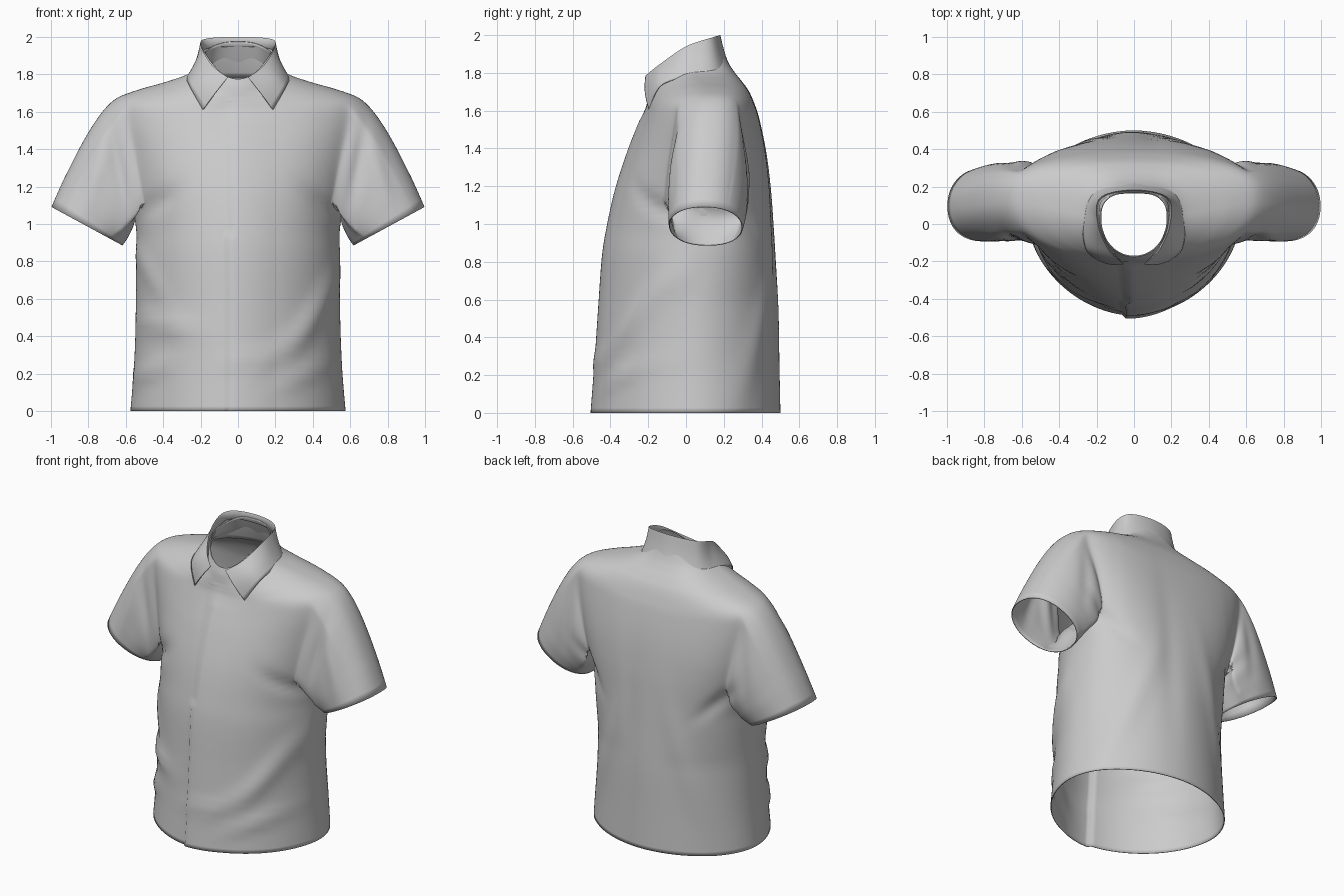
import bpy, bmesh
from math import sin, cos, pi, atan2, exp, radians
from mathutils import Vector

if "Cube" in bpy.data.objects:
    bpy.data.objects.remove(bpy.data.objects["Cube"])

N, SUB, K = 144, 6, 12      # columns around, rows per span, half width of armhole in columns


def catmull(pts, sub):
    """Smooth list of tuples passing through all the control tuples."""
    out = []
    for i in range(len(pts) - 1):
        a, b, c, d = (pts[max(i - 1, 0)], pts[i], pts[i + 1], pts[min(i + 2, len(pts) - 1)])
        for j in range(sub):
            t = j / sub
            out.append(tuple(0.5 * (2 * q + (r - p) * t + (2 * p - 5 * q + 4 * r - s) * t * t
                                    + (3 * q - p - 3 * r + s) * t ** 3)
                             for p, q, r, s in zip(a, b, c, d)))
    out.append(tuple(pts[-1]))
    return out


def finish(bm, name, thickness):
    me = bpy.data.meshes.new(name)
    bm.to_mesh(me)
    bm.free()
    ob = bpy.data.objects.new(name, me)
    bpy.context.collection.objects.link(ob)
    m = ob.modifiers.new("cloth_thickness", 'SOLIDIFY')
    m.thickness, m.offset = thickness, -1
    bpy.ops.object.select_all(action='DESELECT')
    ob.select_set(True)
    bpy.context.view_layer.objects.active = ob
    bpy.ops.object.shade_smooth_by_angle(angle=radians(50))
    return ob


# Torso sections: half width, front y, back y, side y, then z at front, side, back
SECTIONS = [
    (.575, -.49, .50, .06, 0, 0, 0),
    (.555, -.47, .495, .06, .25, .25, .25),
    (.545, -.45, .49, .06, .55, .55, .55),
    (.545, -.43, .475, .07, .82, .82, .82),
    (.545, -.405, .465, .09, .98, .98, .98),
    (.585, -.36, .45, .12, 1.18, 1.18, 1.18),
    (.63, -.295, .425, .13, 1.38, 1.38, 1.38),
    (.672, -.24, .39, .13, 1.52, 1.55, 1.55),
    (.668, -.21, .365, .13, 1.60, 1.66, 1.63),
    (.54, -.202, .335, .11, 1.64, 1.715, 1.70),
    (.40, -.198, .30, .08, 1.67, 1.755, 1.75),
    (.27, -.194, .26, .05, 1.70, 1.80, 1.80),
    (.21, -.188, .222, .03, 1.735, 1.85, 1.86),
    (.18, -.175, .172, .03, 1.775, 1.918, 1.975),   # top of collar stand
]
ARM0, ARM1 = 4 * SUB + 4, 8 * SUB


def section_point(row, a):
    w, yf, yb, yc, zf, zs, zb = row
    s, c = sin(a), cos(a)
    up = min(1, max(0, (zs - .6) / .7))
    e = 2 / (1.93 + .75 * up if s > 0 else 1.87 + .18 * up)   # fuller back at the shoulders
    x = w * abs(c) ** e * (1 if c > 0 else -1)
    y = yc + (yb - yc if s > 0 else yf - yc) * abs(s) ** e
    z = zs + ((zb if s > 0 else zf) - zs) * s * s
    return Vector((x, y, z))


bm = bmesh.new()
grid = [[bm.verts.new(section_point(r, 2 * pi * j / N)) for j in range(N)]
        for r in catmull(SECTIONS, SUB)]


def in_armhole(i, j):
    d = min((j - c) % N for c in (-K, N // 2 - K))
    return ARM0 <= i < ARM1 and d < 2 * K


for i in range(len(grid) - 1):
    for j in range(N):
        if not in_armhole(i, j):
            k = (j + 1) % N
            bm.faces.new((grid[i][j], grid[i][k], grid[i + 1][k], grid[i + 1][j]))


def squared(v):
    return abs(v) ** .92 * (1 if v > 0 else -1)


# Sleeves: sweep each armhole edge out to an oval cuff
blend = []
for s, c in ((1, 0), (-1, N // 2)):
    lo, hi = c - K, c + K
    hole = [(ARM0, j) for j in range(lo, hi)] + [(i, hi) for i in range(ARM0, ARM1)]
    hole += [(ARM1, j) for j in range(hi, lo, -1)] + [(i, lo) for i in range(ARM1, ARM0, -1)]
    ring = [grid[i][j % N] for i, j in hole]
    start = [v.co.copy() for v in ring]
    steps = 22
    for n in range(1, steps + 1):
        t, new = n / steps, []
        for p in start:
            f = atan2((p.y - .125) / .2, (p.z - 1.38) / .27)
            u, v = squared(cos(f)), squared(sin(f))
            cuff = Vector((s * (.807 + .19 * u), .105 + .195 * v - .01 * u, .988 + .103 * u))
            up = (.5 + .5 * cos(f)) ** 1.5
            mid = p.lerp(cuff, .35) + Vector((s * (.01 * up - .08 * (1 - up)),
                                              .085 * max(0, sin(f)) - .01, .105 * up))
            new.append(bm.verts.new(p * (1 - t) ** 2 + mid * 2 * t * (1 - t) + cuff * t * t))
        for a in range(len(ring)):
            b = (a + 1) % len(ring)
            bm.faces.new((ring[a], ring[b], new[b], new[a]))
        ring = new
        if n < steps - 4:
            blend += new
bmesh.ops.delete(bm, geom=[v for v in bm.verts if not v.link_faces], context='VERTS')
blend += [v for row in grid[ARM0 - 4:ARM1 + 5] for v in row if v.is_valid and abs(v.co.x) > .42]
for _ in range(7):
    bmesh.ops.smooth_vert(bm, verts=blend, factor=.5, use_axis_x=True, use_axis_y=True, use_axis_z=True)

# Make normals point outward
bmesh.ops.recalc_face_normals(bm, faces=bm.faces)
bm.normal_update()
if grid[SUB][3 * N // 4].normal.y > 0:
    bmesh.ops.reverse_faces(bm, faces=bm.faces)
    bm.normal_update()

# Cloth folds: side (-1 front, 1 back), x, z, slope angle, length, width, height
FOLDS = [
    (-1, -.38, .46, -10, .16, .05, .022), (-1, -.46, .22, 20, .12, .04, .018),
    (-1, .42, .55, 60, .25, .05, .020), (-1, .25, .35, 40, .20, .05, .012),
    (-1, .36, .20, 25, .16, .04, .015), (-1, -.42, 1.12, 35, .12, .05, -.020),
    (-1, .46, 1.10, -40, .14, .04, -.018), (-1, .05, .28, 10, .14, .04, .010),
    (-1, -.48, .75, -60, .20, .04, .012), (1, -.30, .55, 75, .45, .06, .012),
    (1, .35, .45, 110, .40, .06, .012), (1, .10, .9, 90, .5, .07, -.010),
    (1, .48, 1.05, 45, .15, .04, -.018), (1, -.48, 1.05, -45, .15, .04, -.018),
    (-1, .64, 1.30, 80, .20, .035, -.018), (-1, -.64, 1.30, 100, .20, .035, -.018),
    (-1, .76, 1.25, 105, .18, .04, .012), (-1, -.76, 1.25, 75, .18, .04, .012),
    (1, .66, 1.28, 95, .20, .04, -.012), (1, -.66, 1.28, 85, .20, .04, -.012),
]
moves = []
for v in bm.verts:
    x, y, z = v.co
    d = 0
    for side, fx, fz, ang, ln, wd, h in FOLDS:
        if (y - .08) * side > 0:
            a = radians(ang)
            u = ((x - fx) * cos(a) + (z - fz) * sin(a)) / ln
            w = ((z - fz) * cos(a) - (x - fx) * sin(a)) / wd
            d += h * exp(-u * u - w * w) * min(1, abs(y - .08) / .1)
    # Front placket overlap, fading out below the collar
    if y < 0 and -.045 < x < .2:
        d += .018 * (1 - (x + .045) / .245) * min(1, max(0, (1.68 - z) / .15))
    moves.append((v, v.normal * d))
for v, m in moves:
    if v.co.z < .03:
        m.z = 0
    v.co += m
finish(bm, "shirt_body_and_sleeves", .006)

# Folded collar: fold line and lower edge, half from front to centre back, then mirrored
FOLD = [(.055, -.215, 1.785), (.135, -.14, 1.845), (.193, .00, 1.94), (.18, .14, 1.988), (0, .182, 2.0)]
EDGE = [(.188, -.198, 1.61), (.258, -.132, 1.735), (.274, .03, 1.785), (.215, .18, 1.785), (0, .252, 1.785)]


def whole(half):
    return [Vector(p) for p in catmull(half + [(-x, y, z) for x, y, z in half[-2::-1]], 10)]


bm = bmesh.new()
rows = []
fold_line, edge_line = whole(FOLD), whole(EDGE)
for n in range(-1, 9):
    t = max(n, 0) / 8
    row = []
    for j, (p, q) in enumerate(zip(fold_line, edge_line)):
        out = Vector((p.x, p.y - .03, 0)).normalized()
        bow = .012 * min(1, max(-.6, -q.y / .12))
        co = p.lerp(q, t) + out * bow * sin(pi * t)
        if n < 0:                     # inner lip tucked onto the stand
            end = min(1, .1 + min(j, len(fold_line) - 1 - j) / 12)
            co += (out * -.018 + Vector((0, 0, -.05))) * end
        row.append(bm.verts.new(co))
    rows.append(row)
for a, b in zip(rows, rows[1:]):
    for j in range(len(a) - 1):
        bm.faces.new((a[j], b[j], b[j + 1], a[j + 1]))
bm.normal_update()
if rows[5][len(rows[5]) // 2].normal.y < 0:
    bmesh.ops.reverse_faces(bm, faces=bm.faces)
finish(bm, "collar", .006)
